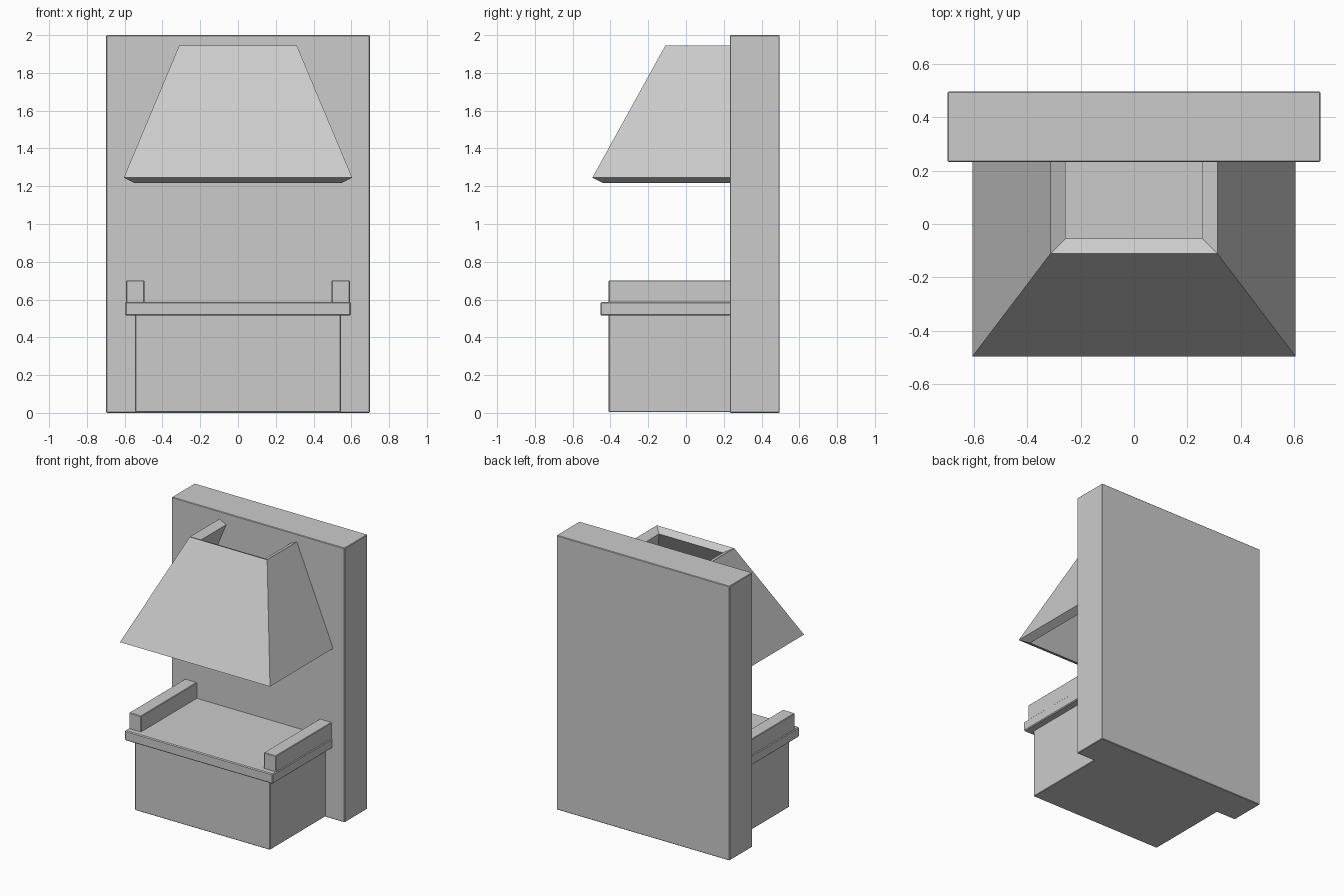
import bpy, bmesh

if "Cube" in bpy.data.objects:
    bpy.data.objects.remove(bpy.data.objects["Cube"])

grey = bpy.data.materials.new("plaster_grey")
grey.diffuse_color = (0.6, 0.6, 0.6, 1)
grey.use_nodes = True
grey.node_tree.nodes["Principled BSDF"].inputs["Base Color"].default_value = grey.diffuse_color

WALL_Y = 0.232  # front plane of the chimney wall


def add_object(name, bm):
    bmesh.ops.recalc_face_normals(bm, faces=bm.faces)
    mesh = bpy.data.meshes.new(name)
    bm.to_mesh(mesh)
    bm.free()
    mesh.materials.append(grey)
    ob = bpy.data.objects.new(name, mesh)
    bpy.context.collection.objects.link(ob)
    return ob


def box(name, x, y, z, bevel=0.004):
    bm = bmesh.new()
    bmesh.ops.create_cube(bm, size=1)
    for v in bm.verts:
        v.co = [lo if c < 0 else hi for c, (lo, hi) in zip(v.co, (x, y, z))]
    ob = add_object(name, bm)
    mod = ob.modifiers.new("soft_edges", 'BEVEL')
    mod.width = bevel
    mod.segments = 1
    return ob


# Chimney wall, hearth block, slab and side rails
box("back_wall", (-0.698, 0.698), (WALL_Y, 0.496), (0, 2))
box("hearth_base", (-0.545, 0.545), (-0.41, WALL_Y + 0.01), (0.004, 0.525))
box("hearth_slab", (-0.597, 0.597), (-0.453, WALL_Y + 0.01), (0.515, 0.587), 0.006)
for side, s in (("left", -1), ("right", 1)):
    x = sorted((s * 0.592, s * 0.495))
    box(side + "_rail", x, (-0.41, WALL_Y + 0.01), (0.58, 0.702))


# Tapered hood: thick three-sided shell, open above, below and at the wall
def hood_ring(x, y, z):
    return [bm.verts.new(p) for p in
            ((-x, WALL_Y, z), (-x, y, z), (x, y, z), (x, WALL_Y, z))]


bm = bmesh.new()
T, DROP = 0.055, 0.027  # inward and downward offset of the inner skin
rings = [hood_ring(0.605, -0.496, 1.245), hood_ring(0.312, -0.11, 1.944),
         hood_ring(0.312 - T, -0.11 + T, 1.944 - DROP),
         hood_ring(0.605 - T, -0.496 + T, 1.245 - DROP)]
for a, b in zip(rings, rings[1:] + rings[:1]):
    for i in range(3):
        bm.faces.new((a[i], a[i + 1], b[i + 1], b[i]))
for i in (0, 3):  # end caps against the wall
    bm.faces.new([r[i] for r in rings])
add_object("hood", bm)
